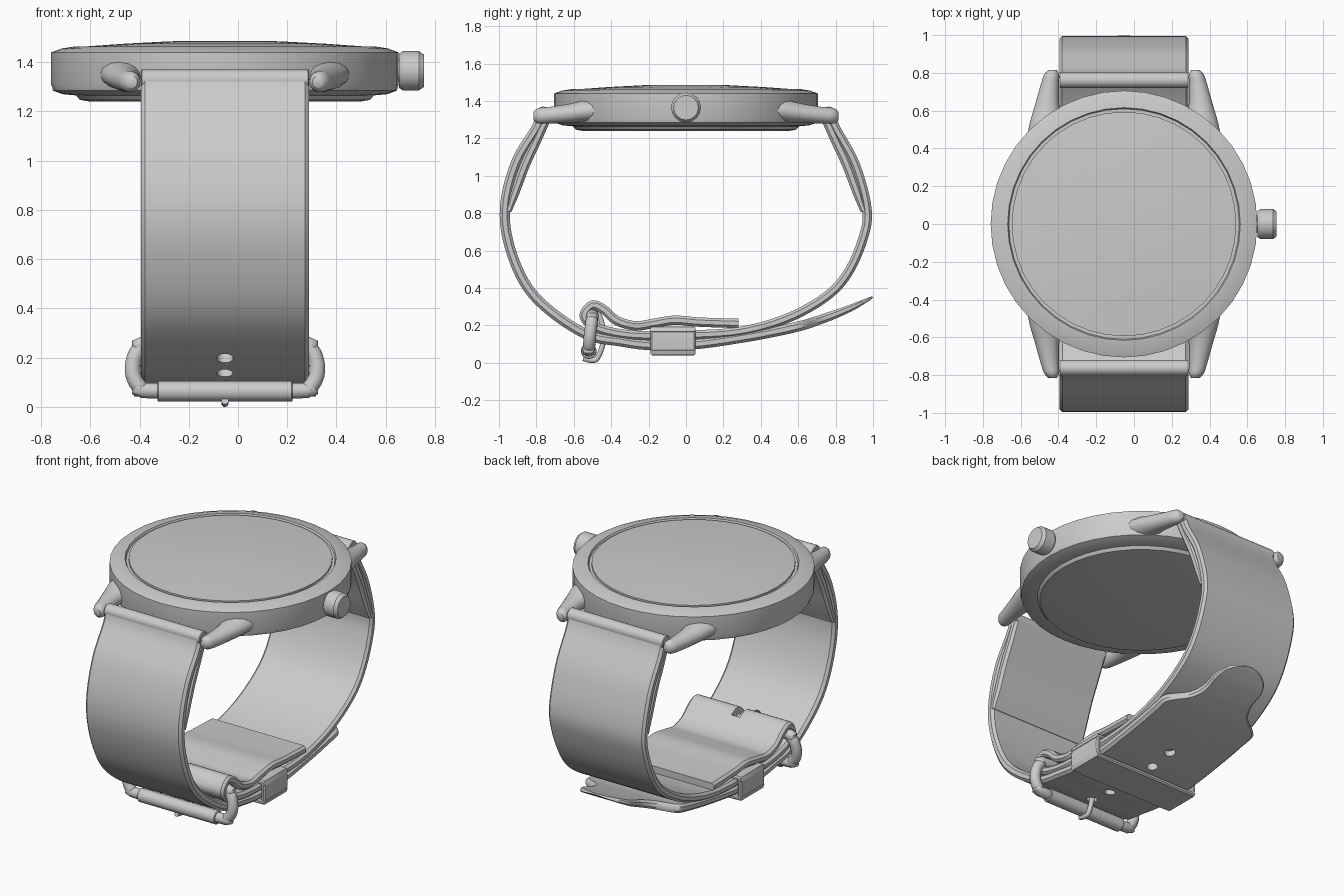
import bpy, bmesh, math
from mathutils import Vector, Matrix

if "Cube" in bpy.data.objects:
    bpy.data.objects.remove(bpy.data.objects["Cube"])

CX = -0.053      # watch centre line in x
W = 0.342        # strap half width
T = 0.027        # strap half thickness


def spline(pts, n=6, closed=False):
    """Catmull-Rom through points of any dimension."""
    k = len(pts)
    out = []
    for i in range(k if closed else k - 1):
        def g(j):
            return pts[j % k] if closed else pts[max(0, min(k - 1, j))]
        a, b, c, d = g(i - 1), g(i), g(i + 1), g(i + 2)
        for s in range(n):
            t = s / n
            out.append([0.5 * (2 * q + (r - p) * t + (2 * p - 5 * q + 4 * r - u) * t * t
                               + (3 * q - p - 3 * r + u) * t ** 3)
                        for p, q, r, u in zip(a, b, c, d)])
    if not closed:
        out.append(list(pts[-1]))
    return out


def finish(ob, angle=35):
    bpy.ops.object.select_all(action='DESELECT')
    ob.select_set(True)
    bpy.context.view_layer.objects.active = ob
    bpy.ops.object.shade_smooth_by_angle(angle=math.radians(angle))
    return ob


def loft(name, rings, closed=False, caps=True, angle=35, matrix=None):
    """Skin a list of equal-length vertex rings."""
    bm = bmesh.new()
    vs = [[bm.verts.new(p) for p in r] for r in rings]
    m = len(vs[0])
    for i in range(len(vs) if closed else len(vs) - 1):
        a, b = vs[i], vs[(i + 1) % len(vs)]
        for j in range(m):
            bm.faces.new((a[j], a[(j + 1) % m], b[(j + 1) % m], b[j]))
    if caps and not closed:
        bm.faces.new(vs[0])
        bm.faces.new(vs[-1])
    bmesh.ops.recalc_face_normals(bm, faces=bm.faces)
    if matrix:
        bm.transform(matrix)
    me = bpy.data.meshes.new(name)
    bm.to_mesh(me)
    bm.free()
    ob = bpy.data.objects.new(name, me)
    bpy.context.collection.objects.link(ob)
    return finish(ob, angle)


def ribbon(name, pts, closed=False, x0=CX, w=W, t=T, matrix=None):
    """Flat band following (y, z[, half width, half thickness]) points."""
    p = spline([tuple(q) + ((), (), (w, t), (t,), ())[len(q)] for q in pts], 6, closed)
    k = len(p)
    rings = []
    for i, (y, z, hw, ht) in enumerate(p):
        a = p[(i - 1) % k] if closed else p[max(0, i - 1)]
        b = p[(i + 1) % k] if closed else p[min(k - 1, i + 1)]
        d = Vector((b[0] - a[0], b[1] - a[1])).normalized()
        e = min(0.6 * ht, 0.5 * hw)
        sec = [(hw, .45), (hw - e, 1), (-hw + e, 1), (-hw, .45),
               (-hw, -.45), (-hw + e, -1), (hw - e, -1), (hw, -.45)]
        rings.append([(x0 + u, y - d.y * v * ht, z + d.x * v * ht) for u, v in sec])
    return loft(name, rings, closed, matrix=matrix)


def lathe(name, prof, n, matrix, angle=35):
    rings = [[(max(r, 1e-4) * math.cos(math.tau * i / n), max(r, 1e-4) * math.sin(math.tau * i / n), z)
              for i in range(n)] for r, z in prof]
    return loft(name, rings, angle=angle, matrix=matrix)


def tube(name, pts, r, closed=False):
    cu = bpy.data.curves.new(name, 'CURVE')
    cu.dimensions = '3D'
    cu.bevel_depth, cu.bevel_resolution, cu.use_fill_caps = r, 3, True
    p = spline(pts, 5, closed)
    s = cu.splines.new('POLY')
    s.points.add(len(p) - 1)
    for q, c in zip(s.points, p):
        q.co = (*c, 1)
    s.use_cyclic_u = closed
    ob = bpy.data.objects.new(name, cu)
    bpy.context.collection.objects.link(ob)
    bpy.ops.object.select_all(action='DESELECT')
    ob.select_set(True)
    bpy.context.view_layer.objects.active = ob
    bpy.ops.object.convert(target='MESH')
    return finish(bpy.context.object, 50)


def cut(ob, cutter):
    cutter.hide_render = True
    md = ob.modifiers.new("cut", 'BOOLEAN')
    md.operation, md.object, md.solver = 'DIFFERENCE', cutter, 'EXACT'
    bpy.context.view_layer.objects.active = ob
    bpy.ops.object.modifier_apply(modifier=md.name)
    bpy.data.objects.remove(cutter)


def bar(name, y, z, r, half):
    m = Matrix.Translation((CX, y, z)) @ Matrix.Rotation(math.pi / 2, 4, 'Y')
    c = r * 0.1
    return lathe(name, [(r - c, -half), (r, -half + c), (r, half - c), (r - c, half)], 20, m)


# Case and glass
at = Matrix.Translation((CX, 0, 0))
lathe("case", [(0, 1.24), (.55, 1.24), (.59, 1.247), (.605, 1.265), (.66, 1.27), (.698, 1.284),
               (.706, 1.31), (.706, 1.44), (.662, 1.456), (.616, 1.463), (.61, 1.45), (0, 1.45)],
      40, at, 25)
lathe("glass", [(0, 1.44), (.594, 1.44), (.594, 1.462), (.41, 1.475), (.22, 1.485), (0, 1.487)], 40, at)

# Crown on the right side
lathe("crown", [(.045, .61), (.045, .655), (.07, .655), (.08, .67), (.08, .735), (.066, .755)],
      16, Matrix.Translation((0, 0, 1.365)) @ Matrix.Rotation(math.pi / 2, 4, 'Y'), 25)

# Four lugs: (y, x, half width, z, half height)
lug = spline([(.42, .39, .13, 1.355, .07), (.53, .405, .095, 1.347, .062), (.62, .408, .066, 1.335, .052),
              (.74, .392, .048, 1.323, .045), (.79, .383, .04, 1.321, .042), (.815, .378, .022, 1.32, .025)], 3)
for sx in (-1, 1):
    for sy in (-1, 1):
        loft(f"lug_{'front' if sy < 0 else 'back'}_{'left' if sx < 0 else 'right'}",
             [[(CX + sx * (x + hw * math.cos(math.tau * i / 14)), sy * y,
                z + hh * math.sin(math.tau * i / 14)) for i in range(14)]
              for y, x, hw, z, hh in lug], angle=50)

# Strap ends wrapped on spring bars, with tapering inner fold
for sy, side in ((-1, "front"), (1, "back")):
    bar(f"strap_wrap_{side}", sy * .762, 1.328, .042, W)
    ribbon(f"strap_fold_{side}", [(sy * y, z, W, t) for y, z, t in
           ((.742, 1.315, .024), (.80, 1.19, .026), (.86, 1.06, .026), (.915, .91, .024), (.95, .81, .016))])

# Long front strap, under the wrist and out to its tongue-shaped tip
front = ribbon("strap_front", [
    (-.772, 1.335), (-.80, 1.255), (-.905, 1.08), (-.965, .86), (-.953, .66), (-.867, .435), (-.735, .285),
    (-.53, .152), (-.35, .115), (-.19, .095), (.05, .1), (.32, .138), (.50, .172), (.60, .195),
    (.64, .205, .31, .026), (.70, .225, .225, .025), (.78, .253, .18, .023), (.88, .293, .175, .018),
    (.94, .322, .145, .013), (.98, .342, .085, .008), (.997, .352, .02, .004)])

# Back strap looping over the buckle bar and folding back inside
back = ribbon("strap_back", [
    (.772, 1.335), (.80, 1.255), (.905, 1.06), (.968, .82), (.945, .66), (.865, .48), (.75, .355),
    (.545, .24), (.29, .168), (0, .148), (-.25, .146), (-.4, .165), (-.5, .2), (-.545, .255),
    (-.5, .309), (-.44, .285), (-.37, .226), (-.27, .198), (-.17, .212), (-.06, .228), (.07, .218),
    (.28, .211)], t=.025)

# Holes punched through the straps: (y, z, tilt)
for y, z, a in ((-.645, .22, -36), (-.545, .16, -30), (-.44, .13, -14), (-.28, .105, -8), (.1, .105, 5), (.26, .128, 9)):
    m = Matrix.Translation((CX, y, z)) @ Matrix.Rotation(math.radians(a), 4, 'X')
    cut(front, lathe("hole_cutter", [(.033, -.07), (.033, .07)], 20, m))
bpy.ops.mesh.primitive_cube_add(size=1, location=(CX, -.505, .245))
slot = bpy.context.object
slot.scale = (.06, .15, .25)
cut(back, slot)
finish(front)
finish(back)

# Keeper band around both straps
kx, z0, z1, c = .36, .055, .18, .015
ribbon("keeper", [(-kx, z0 + c), (-kx + c, z0), (-.1, z0), (.1, z0), (kx - c, z0), (kx, z0 + c),
                  (kx, z1 - c), (kx - c, z1), (.1, z1), (-.1, z1), (-kx + c, z1), (-kx, z1 - c)],
       closed=True, x0=0, w=.12, t=.014,
       matrix=Matrix.Translation((CX, -.07, 0)) @ Matrix.Rotation(-math.pi / 2, 4, 'Z'))

# Buckle frame, roller and prong
half = [(.29, -.52, .065), (.345, -.519, .08), (.373, -.515, .13), (.37, -.508, .19),
        (.345, -.502, .235), (.29, -.5, .255)]
tube("buckle_frame", [(CX + x, y, z) for x, y, z in half]
     + [(CX - x, y, z) for x, y, z in reversed(half)], .033, True)
bar("buckle_roller", -.52, .063, .042, .275)
tube("buckle_prong", [(CX, -.53, .295), (CX, -.475, .27), (CX, -.445, .19), (CX, -.445, .1),
                      (CX, -.475, .025), (CX, -.505, .014), (CX, -.55, .024)], .015)
